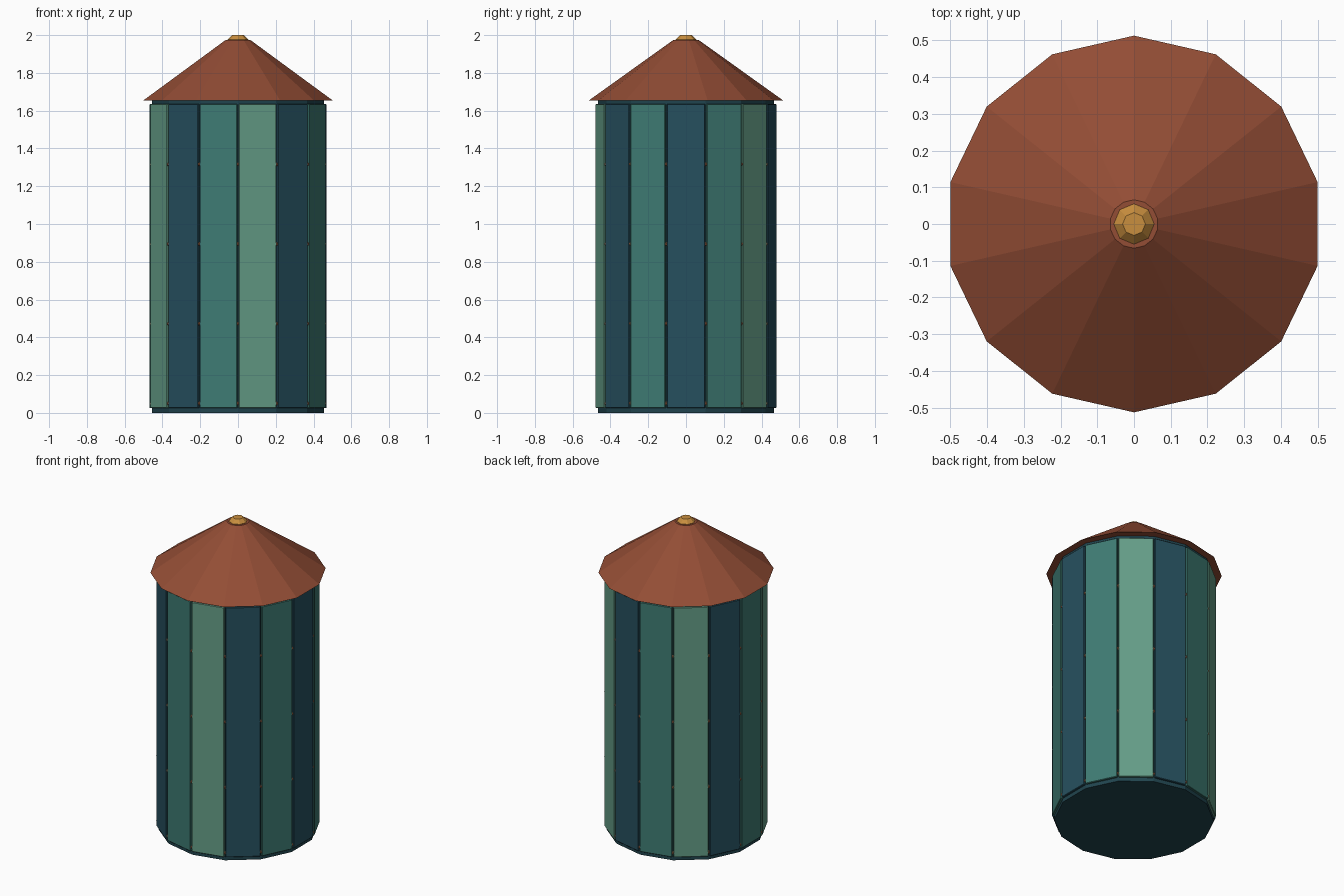
import bpy
import bmesh
from math import sin, cos, tan, pi
from mathutils import Matrix

if "Cube" in bpy.data.objects:
    bpy.data.objects.remove(bpy.data.objects["Cube"], do_unlink=True)

SIDES = 14
STEP = 2 * pi / SIDES
APOTHEM = 0.468


def material(name, r, g, b):
    """Flat material from an 8-bit sRGB colour."""
    lin = [((c / 255 + 0.055) / 1.055) ** 2.4 for c in (r, g, b)] + [1]
    mat = bpy.data.materials.new(name)
    mat.use_nodes = True
    mat.diffuse_color = lin
    mat.node_tree.nodes["Principled BSDF"].inputs["Base Color"].default_value = lin
    return mat


def add_object(name, bm, mat):
    bmesh.ops.recalc_face_normals(bm, faces=bm.faces)
    mesh = bpy.data.meshes.new(name)
    bm.to_mesh(mesh)
    bm.free()
    mesh.materials.append(mat)
    obj = bpy.data.objects.new(name, mesh)
    bpy.context.collection.objects.link(obj)
    return obj


def lathe(name, sides, profile, mat):
    """Closed faceted solid from (radius, z) rings, one corner facing front."""
    bm = bmesh.new()
    rings = []
    for radius, z in profile:
        angles = [2 * pi * i / sides - pi / 2 for i in range(sides)]
        rings.append([bm.verts.new((radius * cos(a), radius * sin(a), z)) for a in angles])
    for low, high in zip(rings, rings[1:]):
        for i in range(sides):
            j = (i + 1) % sides
            bm.faces.new((low[i], low[j], high[j], high[i]))
    bm.faces.new(rings[0])
    bm.faces.new(rings[-1])
    return add_object(name, bm, mat)


navy = material("navy panel", 38, 80, 95)
teal = material("teal panel", 62, 123, 115)
sage = material("sage panel", 100, 157, 135)
dark = material("dark core", 32, 68, 78)
rust = material("rust roof", 147, 77, 53)
copper = material("copper rivet", 140, 92, 66)
gold = material("gold finial", 200, 142, 62)

# Core drum, showing in the gaps and at both ends
lathe("drum_core", SIDES, [(0.466, 0), (0.466, 1.655)], dark)

# Wall panels, in three repeating colours from the +x side
width = 2 * APOTHEM * tan(STEP / 2) - 0.011
for i in range(SIDES):
    bm = bmesh.new()
    bmesh.ops.create_cube(bm, size=1)
    bmesh.ops.scale(bm, verts=bm.verts, vec=(0.03, width, 1.61))
    bmesh.ops.translate(bm, verts=bm.verts, vec=(APOTHEM - 0.015, 0, 0.83))
    bmesh.ops.rotate(bm, verts=bm.verts, matrix=Matrix.Rotation(i * STEP, 3, "Z"))
    panel = add_object(f"wall_panel_{i + 1}", bm, (navy, teal, sage)[i % 3])
    bevel = panel.modifiers.new("edge", "BEVEL")
    bevel.width = 0.003
    bevel.segments = 1

# Rivets up every seam
bm = bmesh.new()
for i in range(SIDES):
    a = i * STEP - pi / 2
    for row in range(4):
        spot = Matrix.Translation((0.469 * cos(a), 0.469 * sin(a), 0.05 + 0.422 * row))
        bmesh.ops.create_icosphere(bm, subdivisions=1, radius=0.011, matrix=spot)
add_object("seam_rivets", bm, copper)

# Roof and finial
lathe("roof", SIDES, [(0.513, 1.655), (0.066, 1.975)], rust)
lathe("finial", 8, [(0.055, 1.96), (0.055, 1.977), (0.031, 2.0)], gold)
